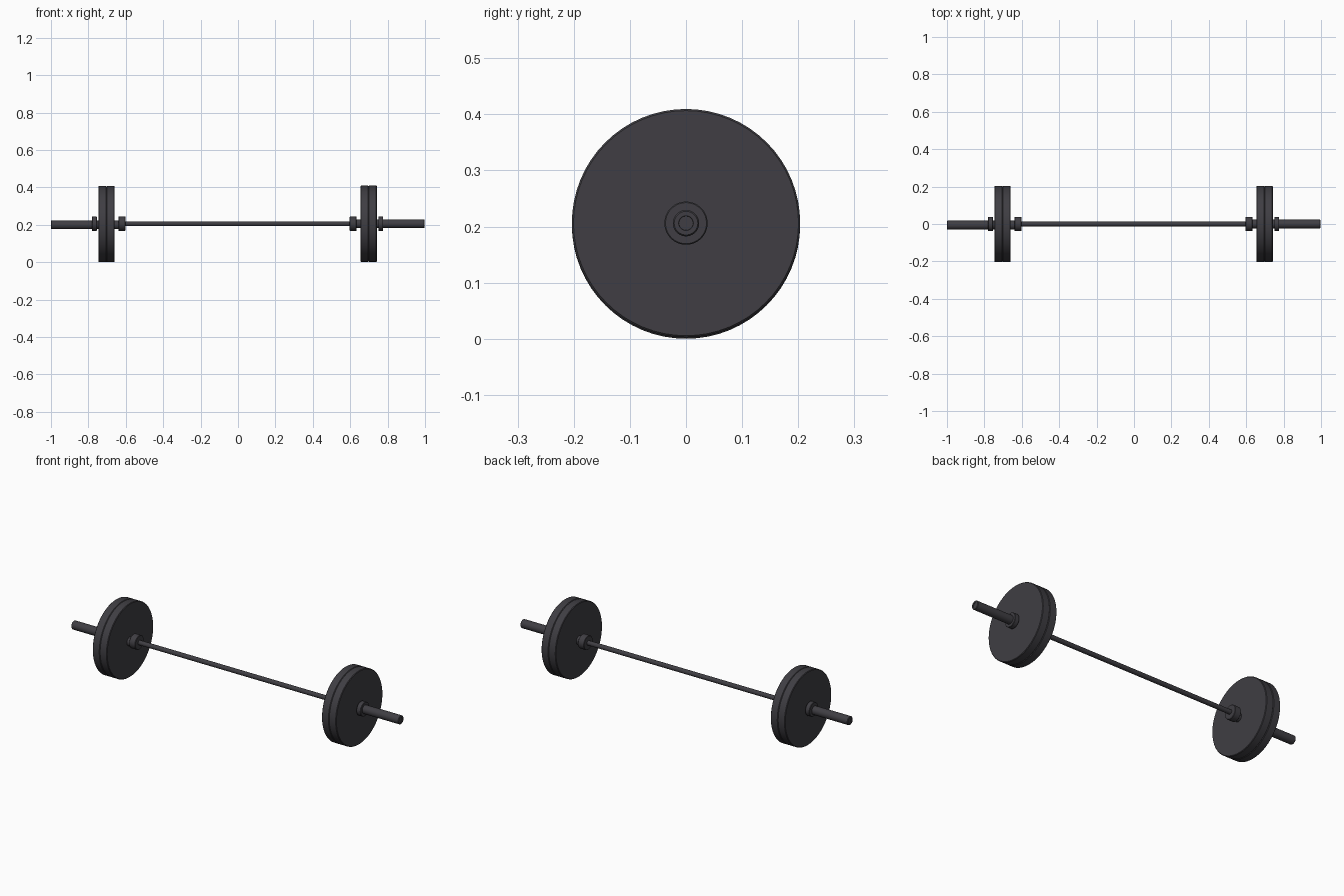
import bpy
import bmesh
import math

cube = bpy.data.objects.get("Cube")
if cube:
    bpy.data.objects.remove(cube, do_unlink=True)

SEGMENTS = 64
AXIS_Z = 0.206


def make_material(name, rgb):
    mat = bpy.data.materials.new(name)
    mat.use_nodes = True
    mat.diffuse_color = (*rgb, 1)
    mat.node_tree.nodes["Principled BSDF"].inputs["Base Color"].default_value = (*rgb, 1)
    return mat


iron = make_material("dark iron", (0.05, 0.048, 0.056))


def turned(name, profile, y=0.0, z=AXIS_Z):
    """Turn a profile of (x, radius) points, from low x to high x, around the bar axis."""
    bm = bmesh.new()
    rings = []
    for x, r in profile:
        rings.append([bm.verts.new((x, r * math.cos(a), r * math.sin(a)))
                      for a in (2 * math.pi * i / SEGMENTS for i in range(SEGMENTS))])
    for a, b in zip(rings, rings[1:]):
        for i in range(SEGMENTS):
            j = (i + 1) % SEGMENTS
            bm.faces.new((a[i], a[j], b[j], b[i]))
    bm.faces.new(rings[0])
    bm.faces.new(rings[-1])
    bmesh.ops.recalc_face_normals(bm, faces=bm.faces)
    mesh = bpy.data.meshes.new(name)
    bm.to_mesh(mesh)
    bm.free()
    mesh.materials.append(iron)
    obj = bpy.data.objects.new(name, mesh)
    obj.location = (0, y, z)
    bpy.context.collection.objects.link(obj)
    bpy.ops.object.select_all(action='DESELECT')
    obj.select_set(True)
    bpy.context.view_layer.objects.active = obj
    bpy.ops.object.shade_smooth_by_angle(angle=math.radians(30))
    return obj


def drum(name, side, x0, x1, r, bevel, y=0.0, z=AXIS_Z):
    """Solid disc with bevelled rims between two distances from the middle."""
    a, b = sorted((side * x0, side * x1))
    return turned(name, [(a, r - bevel), (a + bevel, r), (b - bevel, r), (b, r - bevel)], y, z)


# Thin grip bar
turned("grip_bar", [(-0.62, 0.0125), (0.62, 0.0125)])

# Each end: shift along x, sleeve offset, plate height
ends = (("left", 1, 0.0, 0.0, AXIS_Z, AXIS_Z, 0.997),
        ("right", -1, 0.005, -0.006, 0.200, 0.2035, 1.0))
for label, s, dx, sleeve_y, sleeve_z, plate_z, tip in ends:
    # Loading sleeve with a shallow socket in its end
    sleeve = [(0.61, 0.0235), (tip - 0.003, 0.0235), (tip, 0.021),
              (tip, 0.0130), (tip - 0.003, 0.0125)]
    profile = [(s * x, r) for x, r in sleeve]
    turned(label + "_sleeve", profile if s > 0 else profile[::-1], sleeve_y, sleeve_z)
    # Inner stop collar and outer locking collar
    drum(label + "_inner_collar", s, 0.597 + dx, 0.634 + dx, 0.0385, 0.002)
    drum(label + "_outer_collar", s, 0.750 + dx, 0.776 + dx, 0.0385, 0.002)
    # Pair of weight plates
    drum(label + "_inner_plate", s, 0.654 + dx, 0.698 + dx, 0.2035, 0.003, z=plate_z)
    drum(label + "_outer_plate", s, 0.698 + dx, 0.742 + dx, 0.2035, 0.003, z=plate_z)
